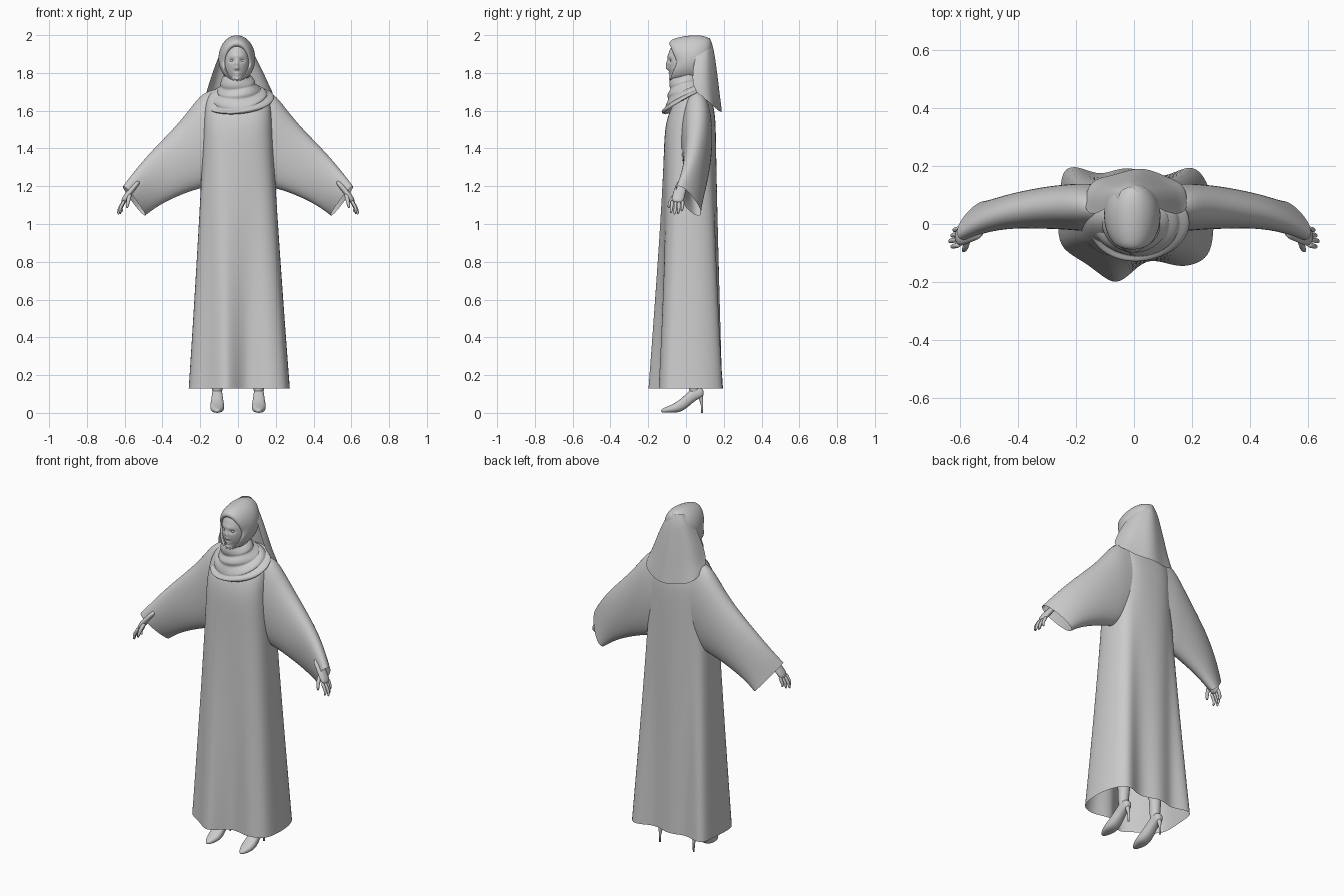
import bpy, bmesh, math
from mathutils import Vector

grey = bpy.data.materials.new("light grey")
grey.diffuse_color = (0.6, 0.6, 0.6, 1)


def finish(name, bm, subsurf=0):
    bmesh.ops.recalc_face_normals(bm, faces=bm.faces)
    me = bpy.data.meshes.new(name)
    bm.to_mesh(me)
    bm.free()
    me.materials.append(grey)
    me.shade_smooth()
    ob = bpy.data.objects.new(name, me)
    bpy.context.collection.objects.link(ob)
    if subsurf:
        mod = ob.modifiers.new("smooth", 'SUBSURF')
        mod.levels = mod.render_levels = subsurf
    return ob


def loft(name, lofts, closed=True, cap=(False, False), subsurf=2):
    """Skin one or more lists of rings into one object."""
    bm = bmesh.new()
    for rings in lofts:
        rows = [[bm.verts.new(p) for p in r] for r in rings]
        n = len(rows[0])
        for a, b in zip(rows, rows[1:]):
            for i in range(n if closed else n - 1):
                j = (i + 1) % n
                bm.faces.new((a[i], a[j], b[j], b[i]))
        if cap[0]:
            bm.faces.new(rows[0])
        if cap[1]:
            bm.faces.new(rows[-1])
    return finish(name, bm, subsurf)


def tube(pts, radii, wide=1.0, n=8):
    """Rings round a path; 'wide' stretches them along y."""
    pts = [Vector(p) for p in pts]
    rings = []
    for k, p in enumerate(pts):
        t = (pts[min(k + 1, len(pts) - 1)] - pts[max(k - 1, 0)]).normalized()
        v = Vector((0, 1, 0))
        v = (v - t * v.dot(t)).normalized()
        u = t.cross(v)
        rings.append([p + radii[k] * (math.cos(a) * wide * v + math.sin(a) * u)
                      for a in [2 * math.pi * i / n for i in range(n)]])
    return rings


def sup(v, e):
    return math.copysign(abs(v) ** e, v)


# Robe: wavy hem outline blended into a rounded chest outline
hem = [(.275, -.02), (.275, .08), (.24, .175), (.19, .205), (.12, .165), (.06, .165),
       (0, .195), (-.06, .19), (-.12, .165), (-.19, .2), (-.25, .195), (-.255, .09),
       (-.265, -.02), (-.25, -.09), (-.17, -.13), (-.11, -.18), (-.06, -.21),
       (-.01, -.17), (.04, -.122), (.1, -.13), (.16, -.15), (.225, -.135), (.265, -.1)]
N = len(hem)


def chest(sx, sy, cy):
    return [(sx * sup(math.cos(a), .75), cy + sy * sup(math.sin(a), .75))
            for a in [2 * math.pi * i / N for i in range(N)]]


base = chest(.185, .137, .022)
rings = []
for z in (.13, .15, .3, .5, .7, .9, 1.05, 1.2, 1.35, 1.5):
    t = ((1.5 - z) / 1.37) ** 1.15
    rings.append([(b[0] + (h[0] - b[0]) * t, b[1] + (h[1] - b[1]) * t, z)
                  for b, h in zip(base, hem)])
for z, sx, sy, cy in ((1.58, .182, .125, .03), (1.64, .175, .105, .037),
                      (1.69, .155, .08, .045), (1.73, .1, .055, .05), (1.75, .05, .04, .05)):
    rings.append([(x, y, z) for x, y in chest(sx, sy, cy)])
loft("robe", [rings], cap=(False, True))

# Wide sleeves: top point, bottom point and half thickness of each section
sleeve = [((.12, .06, 1.715), (.13, .05, 1.22), .08),
          ((.19, .062, 1.695), (.19, .055, 1.19), .08),
          ((.25, .062, 1.615), (.245, .055, 1.175), .075),
          ((.335, .055, 1.51), (.30, .055, 1.155), .07),
          ((.46, .03, 1.385), (.39, .06, 1.115), .058),
          ((.55, -.01, 1.275), (.455, .065, 1.075), .047),
          ((.605, -.045, 1.2), (.495, .07, 1.045), .038)]
for s, side in ((1, "right"), (-1, "left")):
    secs = [(Vector(t), Vector(b), r) for t, b, r in sleeve]
    rings = []
    for k, (t, b, r) in enumerate(secs):
        p, q = secs[max(k - 1, 0)], secs[min(k + 1, len(secs) - 1)]
        along = (q[0] + q[1] - p[0] - p[1])
        up, v = (t - b) / 2, along.cross(t - b).normalized() * r
        ring = []
        for i in range(16):
            a = 2 * math.pi * i / 16
            c = (t + b) / 2 + up * 1.02 * math.sin(a) + v * 1.04 * sup(math.cos(a), .85)
            ring.append((s * c.x, c.y, c.z))
        rings.append(ring)
    loft(side + "_sleeve", [rings])

    # Hand: flat palm, four curled fingers, thumb
    palm = tube([(s * .52, -.015, 1.23), (s * .56, -.03, 1.185), (s * .583, -.038, 1.155),
                 (s * .603, -.045, 1.125), (s * .608, -.046, 1.112)],
                [.017, .017, .018, .018, .011], wide=2.0)
    parts = [palm]
    for i in range(4):
        y, ln = -.073 + .019 * i, (.9, 1, .95, .78)[i]
        dx = -.006 * abs(i - 1)
        parts.append(tube([(s * .6, y, 1.128), (s * (.622 + dx), y - .002, 1.128 - .034 * ln),
                           (s * (.634 + dx), y - .004, 1.128 - .058 * ln),
                           (s * (.633 + dx * 2), y - .008, 1.128 - .08 * ln)],
                          [.010, .0095, .0085, .006]))
    parts.append(tube([(s * .572, -.045, 1.165), (s * .578, -.075, 1.135),
                       (s * .584, -.088, 1.108), (s * .588, -.093, 1.082)],
                      [.013, .012, .010, .006]))
    loft(side + "_hand", parts, cap=(True, True), subsurf=1)

    # Leg, pointed shoe and thin heel
    loft(side + "_leg", [tube([(s * .11, .045, .09), (s * .11, .042, .15), (s * .108, .05, .3),
                               (s * .1, .03, .5), (s * .095, .01, .85)],
                              [.03, .028, .042, .047, .075], n=12)], cap=(True, True))
    shoe = [(-.134, .008, .003, .018), (-.11, .024, 0, .03), (-.07, .039, 0, .046),
            (-.03, .038, .002, .072), (.01, .032, .028, .11), (.045, .028, .062, .14),
            (.08, .025, .08, .135), (.094, .014, .09, .12)]
    rings = [[(s * (.11 + w * sup(math.cos(a), .8)), y, (lo + hi) / 2 + (hi - lo) / 2 * sup(math.sin(a), .8))
              for a in [2 * math.pi * i / 12 for i in range(12)]] for y, w, lo, hi in shoe]
    loft(side + "_shoe", [rings], cap=(True, True))
    loft(side + "_heel", [tube([(s * .11, .074, .105), (s * .11, .08, .075), (s * .11, .085, .04),
                                (s * .11, .085, 0)], [.018, .011, .006, .005])],
         cap=(True, True), subsurf=0)

# Face: ellipsoid with soft bumps for nose, lips, chin, brow and eye sockets
CX = -.006
bumps = [(0, 1.845, .010, .020, -.010), (0, 1.824, .012, .008, -.010),
         (.027, 1.866, .013, .009, .010), (-.027, 1.866, .013, .009, .010),
         (0, 1.799, .018, .004, -.008), (0, 1.788, .015, .004, -.008),
         (0, 1.765, .026, .016, -.022), (0, 1.89, .04, .01, -.003)]
bm = bmesh.new()
bmesh.ops.create_uvsphere(bm, u_segments=96, v_segments=72, radius=1)
for v in bm.verts:
    v.co = (CX + .07 * v.co.x, -.01 + .087 * v.co.y, 1.86 + .125 * v.co.z)
    if v.co.y < -.01:
        v.co.y += sum(d * math.exp(-((v.co.x - CX - x) / sx) ** 2 - ((v.co.z - z) / sz) ** 2)
                      for x, z, sx, sz, d in bumps)
finish("face", bm)
for s, side in ((1, "right"), (-1, "left")):
    bm = bmesh.new()
    bmesh.ops.create_uvsphere(bm, u_segments=16, v_segments=10, radius=.010)
    bmesh.ops.translate(bm, verts=bm.verts, vec=(CX + s * .027, -.076, 1.865))
    finish(side + "_eye", bm)

# Hood: rings running back from the face opening
hood = [(-.04, .035, .062, .088, 1.852), (-.05, .042, .068, .095, 1.855),
        (-.042, .042, .08, .112, 1.865), (-.01, .02, .095, .122, 1.871),
        (.04, 0, .101, .125, 1.877), (.09, 0, .088, .113, 1.886),
        (.125, 0, .058, .075, 1.91), (.138, 0, .02, .03, 1.93)]
loft("hood", [[[(CX + rx * math.cos(a), y - bow * abs(math.sin(a)), cz + rz * math.sin(a))
                for a in [2 * math.pi * i / 24 for i in range(24)]]
               for y, bow, rx, rz, cz in hood]], cap=(False, True))

# Neck wrap: tilted rings stepping in and out as folds
wrap = [(1.785, .072, .07, -.012, .012), (1.765, .085, .082, -.008, .016),
        (1.745, .094, .084, -.005, .02), (1.738, .088, .078, -.003, .025),
        (1.725, .106, .092, .0, .03), (1.708, .118, .1, .0, .035),
        (1.702, .11, .094, .002, .04), (1.692, .136, .108, .004, .045),
        (1.672, .152, .118, .004, .052), (1.668, .145, .112, .005, .058),
        (1.665, .172, .13, .004, .064), (1.65, .178, .136, .004, .064),
        (1.645, .168, .125, .006, .064)]
rings = []
for k, (z, rx, ry, cy, tilt) in enumerate(wrap):
    roll, cx = .002 * k, CX + .0018 * k
    ring = []
    for i in range(28):
        a = 2 * math.pi * i / 28
        f = 1 + .025 * math.sin(3 * a + k * 1.3)
        ring.append((cx + rx * f * math.cos(a), cy + ry * f * math.sin(a),
                     z + tilt * math.sin(a) + roll * math.cos(a) + .004 * math.sin(2 * a + k)))
    rings.append(ring)
loft("neck_wrap", [rings])

# Back drape: sheet widening from the crown down over the shoulders
drape = [(1.985, -.015, .035, .125, .085, 0), (1.94, -.01, .07, .142, .07, 0),
         (1.87, -.004, .105, .152, .045, 0), (1.8, 0, .135, .162, .035, .01),
         (1.74, .004, .158, .172, .035, .04), (1.7, .008, .175, .18, .055, .07),
         (1.685, .008, .175, .184, .07, .09)]
rings = []
for z, cx, w, yb, ys, drop in drape:
    row = []
    for i in range(21):
        t = (i / 10 - 1) * math.pi / 2
        c = math.cos(t)
        row.append((cx + w * math.sin(t),
                    ys + (yb - ys) * sup(c, .7) + .04 * w * math.sin(5 * t + 1) * c,
                    z - drop * sup(c, .7)))
    rings.append(row)
loft("back_drape", [rings], closed=False)
